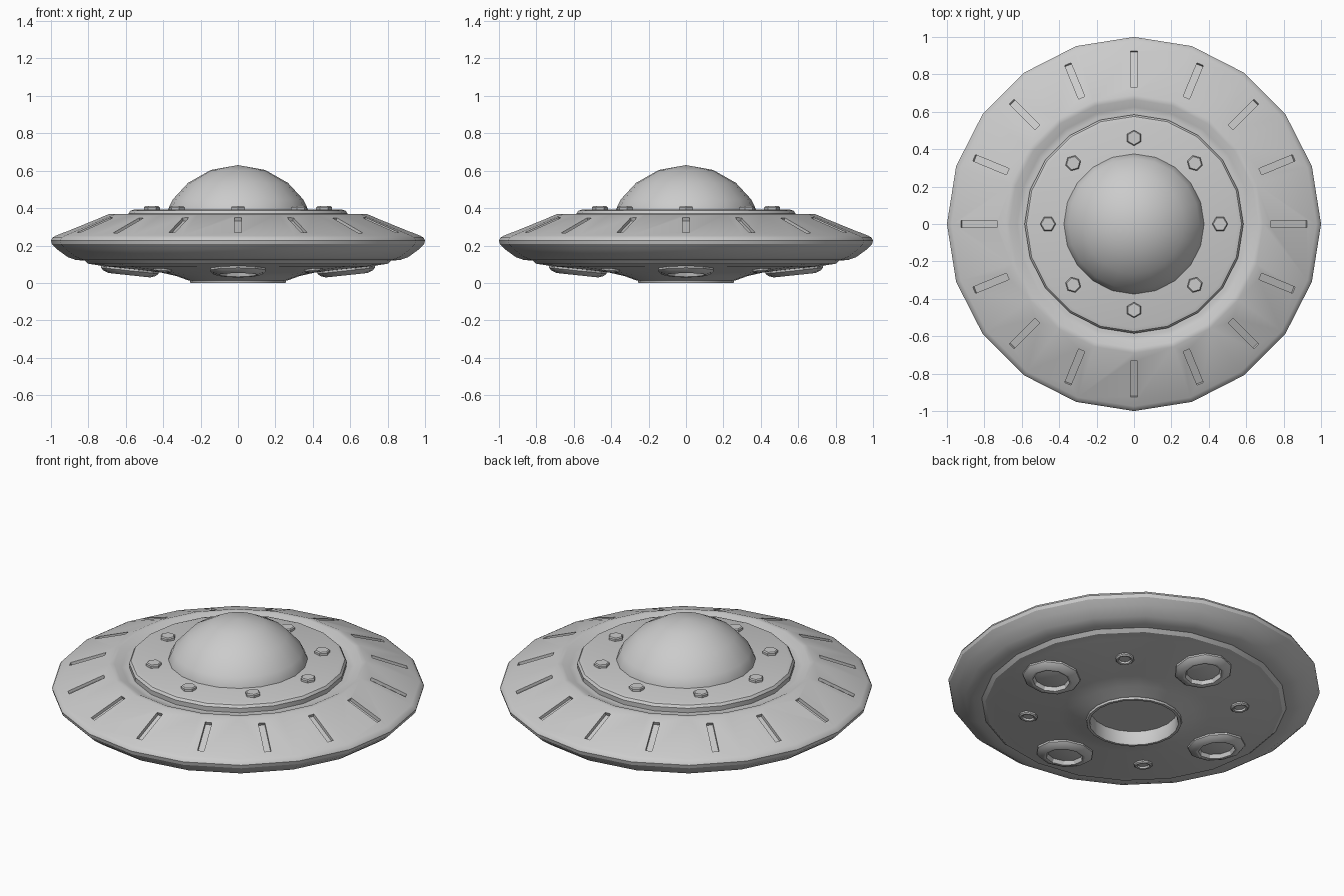
import bpy, bmesh
from math import radians, pi, cos, sin, atan2
from mathutils import Matrix, Vector

if "Cube" in bpy.data.objects:
    bpy.data.objects.remove(bpy.data.objects["Cube"])


def finish(bm, name, angle=30):
    bmesh.ops.remove_doubles(bm, verts=bm.verts, dist=1e-5)
    bmesh.ops.recalc_face_normals(bm, faces=bm.faces)
    me = bpy.data.meshes.new(name)
    bm.to_mesh(me)
    bm.free()
    ob = bpy.data.objects.new(name, me)
    bpy.context.collection.objects.link(ob)
    smooth(ob, angle)
    return ob


def smooth(ob, angle=30):
    for p in ob.data.polygons:
        p.use_smooth = True
    ob.data.set_sharp_from_angle(angle=radians(angle))


def lathe(name, profile, sides, matrix=None, angle=30):
    bm = bmesh.new()
    vs = [bm.verts.new((r, 0, z)) for r, z in profile]
    es = [bm.edges.new(p) for p in zip(vs, vs[1:])]
    bmesh.ops.spin(bm, geom=vs + es, cent=(0, 0, 0), axis=(0, 0, 1),
                   angle=2 * pi, steps=sides, use_duplicate=False)
    if matrix:
        bm.transform(matrix)
    return finish(bm, name, angle)


def place(azimuth, r, z, tilt=0):
    return (Matrix.Rotation(radians(azimuth), 4, 'Z') @ Matrix.Translation((r, 0, z))
            @ Matrix.Rotation(tilt, 4, 'Y'))


# Saucer hull, with valley on top and stepped underside
hull = lathe("hull", [
    (0, .345), (.60, .345), (.625, .347), (.665, .368), (.69, .368), (.975, .252),
    (.992, .242), (1.0, .228), (.995, .208), (.965, .178), (.91, .138), (.865, .122),
    (.82, .12), (.80, .102), (.75, .095), (.72, .088), (.41, .055), (.33, .037),
    (.27, .015), (0.258, .012), (.255, 0), (.24, 0), (.235, .012), (.235, .08), (0, .08)], 20)

# Radial slots cut into the upper hull
slope = atan2(.116, .285)
bm = bmesh.new()
for i in range(16):
    m = place(i * 22.5, .828, .309, slope) @ Matrix.Diagonal((.21, .036, .036, 1))
    bmesh.ops.create_cube(bm, size=1, matrix=m)
cutter = finish(bm, "slot_cutter")
cutter.hide_render = True
mod = hull.modifiers.new("slots", 'BOOLEAN')
mod.operation = 'DIFFERENCE'
mod.solver = 'EXACT'
mod.object = cutter
bpy.context.view_layer.objects.active = hull
bpy.ops.object.modifier_apply(modifier=mod.name)
bpy.data.objects.remove(cutter)
smooth(hull)

# Deck ring and dome
lathe("deck_plate", [(0, .335), (.583, .335), (.585, .372), (.575, .386),
                     (.555, .392), (0, .392)], 20)
lathe("dome", [(0, .63), (.145, .604), (.267, .535), (.35, .445), (.378, .385), (.378, .36)],
      20, angle=40)

# Hex bolts around the dome
for i in range(8):
    lathe(f"bolt_{i + 1}", [(0, .385), (.042, .385), (.042, .404), (.036, .41), (0, .41)], 6,
          place(i * 45, .46, 0))

# Large thrusters and small ring lights, following the underside slope
tilt = -atan2(.033, .31)
for i in range(4):
    lathe(f"thruster_{i + 1}", [
        (0, .02), (.155, .02), (.155, -.008), (.14, -.022), (.112, -.032), (.10, -.03),
        (.092, -.008), (.06, -.014), (0, -.018)], 10, place(i * 90, .578, .073, tilt))
    lathe(f"ring_light_{i + 1}", [
        (0, .01), (.05, .01), (.05, -.008), (.043, -.014), (.034, -.012), (.03, -.002), (0, -.002)],
        10, place(45 + i * 90, .57, .072, tilt))
